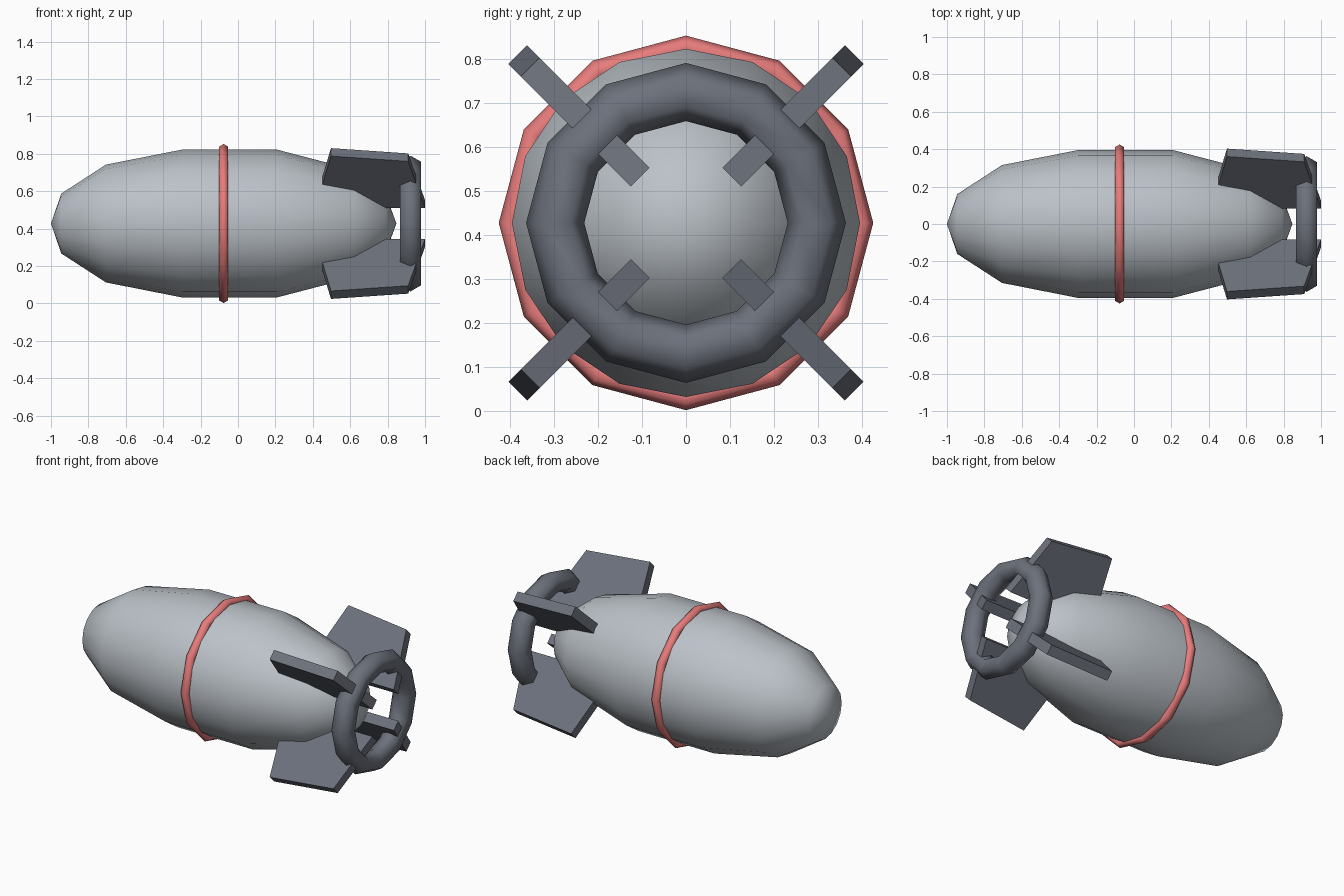
import bpy, bmesh
from math import pi, sin, cos, radians

if "Cube" in bpy.data.objects:
    bpy.data.objects.remove(bpy.data.objects["Cube"])

ZC = 0.427  # height of the long axis


def material(name, rgb):
    m = bpy.data.materials.new(name)
    m.diffuse_color = (*rgb, 1)
    m.use_nodes = True
    m.node_tree.nodes["Principled BSDF"].inputs["Base Color"].default_value = m.diffuse_color
    return m


LIGHT = material("light_grey", (0.50, 0.54, 0.58))
DARK = material("dark_grey", (0.15, 0.165, 0.2))
RED = material("red", (0.80, 0.20, 0.20))


def finish(bm, name, mat, smooth):
    bmesh.ops.recalc_face_normals(bm, faces=bm.faces)
    for f in bm.faces:
        f.smooth = smooth
    mesh = bpy.data.meshes.new(name)
    bm.to_mesh(mesh)
    bm.free()
    mesh.materials.append(mat)
    ob = bpy.data.objects.new(name, mesh)
    ob.location.z = ZC
    bpy.context.collection.objects.link(ob)
    return ob


def lathe(name, profile, sides, mat):
    """Revolve (x, radius) points about the x axis; ends are poles."""
    bm = bmesh.new()
    rings = [[bm.verts.new((x, r * sin(2 * pi * i / sides), r * cos(2 * pi * i / sides)))
              for i in range(sides)] for x, r in profile[1:-1]]
    for a, b in zip(rings, rings[1:]):
        for i in range(sides):
            j = (i + 1) % sides
            bm.faces.new((a[i], a[j], b[j], b[i]))
    for (x, _), ring in ((profile[0], rings[0]), (profile[-1], rings[-1])):
        tip = bm.verts.new((x, 0, 0))
        for i in range(sides):
            bm.faces.new((tip, ring[i], ring[(i + 1) % sides]))
    return finish(bm, name, mat, True)


def hoop(name, x, major, minor, mat):
    bpy.ops.mesh.primitive_torus_add(major_segments=12, minor_segments=6,
                                     major_radius=major, minor_radius=minor,
                                     location=(x, 0, ZC), rotation=(0, pi / 2, 0))
    ob = bpy.context.object
    ob.name = name
    ob.data.materials.append(mat)
    bpy.ops.object.shade_smooth()


def fin(name, outline, half, angle):
    """Flat plate drawn in (x, radius), turned about the long axis."""
    bm = bmesh.new()
    a, b = ([bm.verts.new((x, y, r)) for x, r in outline] for y in (-half, half))
    bm.faces.new(a)
    bm.faces.new(b)
    for i in range(len(a)):
        j = (i + 1) % len(a)
        bm.faces.new((a[i], a[j], b[j], b[i]))
    ob = finish(bm, name, DARK, False)
    ob.rotation_euler.x = angle


# Hull
lathe("hull", [(-1, 0), (-0.945, 0.16), (-0.706, 0.315), (-0.30, 0.395),
               (0.209, 0.395), (0.62, 0.288), (0.79, 0.155), (0.847, 0)], 16, LIGHT)

# Band round the middle and tail ring
hoop("middle_band", -0.077, 0.398, 0.027, RED)
hoop("tail_ring", 0.922, 0.297, 0.066, DARK)

# Four tail fins, their roots buried in the hull
FIN = [(0.497, 0.54), (0.91, 0.50), (1.0, 0.147), (0.70, 0.147), (0.45, 0.32)]
for k in range(4):
    fin(f"tail_fin_{k + 1}", FIN, 0.03, radians(45 + 90 * k))
